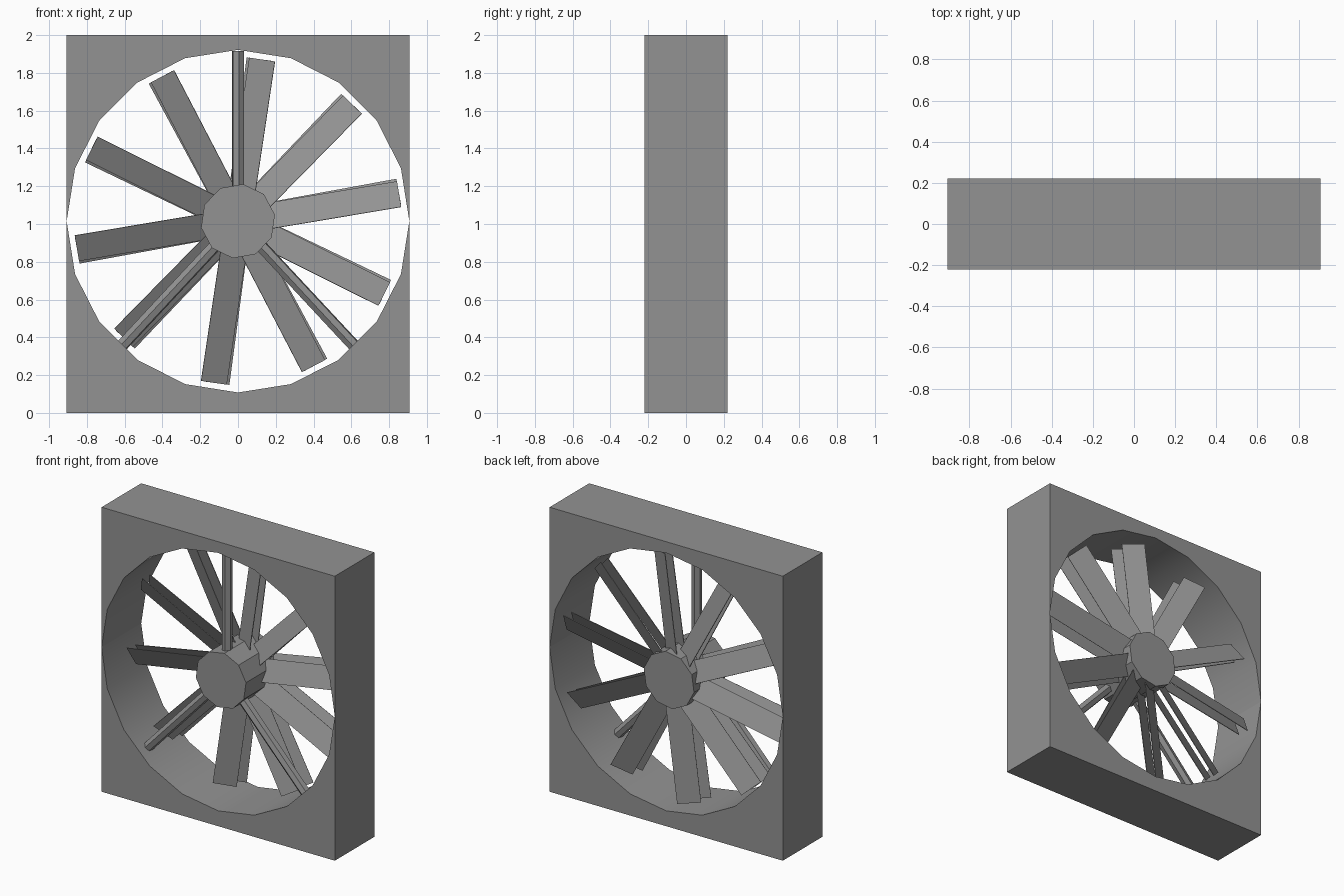
import bpy, bmesh
from math import sin, cos, pi, radians
from mathutils import Matrix

if "Cube" in bpy.data.objects:
    bpy.data.objects.remove(bpy.data.objects["Cube"], do_unlink=True)

HALF_W, HALF_D, HEIGHT = 0.907, 0.22, 2.0
CENTRE = 1.015
BLADES = 10

grey = bpy.data.materials.new("mid_grey")
grey.use_nodes = True
colour = (0.29, 0.29, 0.29, 1)
grey.diffuse_color = colour
grey.node_tree.nodes["Principled BSDF"].inputs["Base Color"].default_value = colour


def finish(bm, name):
    bmesh.ops.recalc_face_normals(bm, faces=bm.faces)
    mesh = bpy.data.meshes.new(name)
    bm.to_mesh(mesh)
    bm.free()
    mesh.materials.append(grey)
    obj = bpy.data.objects.new(name, mesh)
    bpy.context.collection.objects.link(obj)
    bpy.ops.object.select_all(action='DESELECT')
    obj.select_set(True)
    bpy.context.view_layer.objects.active = obj
    bpy.ops.object.shade_smooth_by_angle(angle=radians(30))


def spoke_matrix(angle, radius, y):
    """Local x runs outward, local z runs round the hub, local y is depth."""
    return (Matrix.Translation((0, y, CENTRE)) @ Matrix.Rotation(-angle, 4, 'Y')
            @ Matrix.Translation((radius, 0, 0)))


# Square housing: two halves meeting at the sides of the round opening
bm = bmesh.new()
for side in (1, -1):
    edge_z = HEIGHT if side > 0 else 0
    outline = [(HALF_W, edge_z), (-HALF_W, edge_z)]
    outline += [(-HALF_W * cos(i * pi / 10), CENTRE + side * HALF_W * sin(i * pi / 10))
                for i in range(11)]
    face = bm.faces.new([bm.verts.new((x, -HALF_D, z)) for x, z in outline])
    new = bmesh.ops.extrude_face_region(bm, geom=[face], use_keep_orig=True)["geom"]
    bmesh.ops.translate(bm, vec=(0, 2 * HALF_D, 0),
                        verts=[g for g in new if isinstance(g, bmesh.types.BMVert)])
finish(bm, "housing")

# Ten-sided hub
bm = bmesh.new()
bmesh.ops.create_cone(bm, cap_ends=True, segments=BLADES, radius1=0.198, radius2=0.198, depth=0.38,
                      matrix=Matrix.Translation((0, 0, CENTRE))
                      @ Matrix.Rotation(radians(8), 4, 'Y') @ Matrix.Rotation(pi / 2, 4, 'X'))
finish(bm, "hub")

# Two rows of flat blades, each pitched so its anticlockwise edge lies deeper
for name, y, turn in (("front_blades", 0.035, 9.5), ("rear_blades", 0.128, 10.4)):
    bm = bmesh.new()
    for i in range(BLADES):
        angle = radians(turn) + i * 2 * pi / BLADES
        bmesh.ops.create_cube(bm, size=1, matrix=spoke_matrix(angle, 0.515, y)
                              @ Matrix.Rotation(radians(-28), 4, 'X')
                              @ Matrix.Diagonal((0.70, 0.004, 0.155, 1)))
    finish(bm, name)

# Three support struts in front of the blades
bm = bmesh.new()
for degrees in (90, -47, -133):
    bmesh.ops.create_cone(bm, cap_ends=True, segments=6, radius1=0.034, radius2=0.034, depth=0.73,
                          matrix=spoke_matrix(radians(degrees), 0.535, -0.12)
                          @ Matrix.Rotation(pi / 2, 4, 'Y') @ Matrix.Rotation(radians(10), 4, 'Z'))
finish(bm, "struts")
